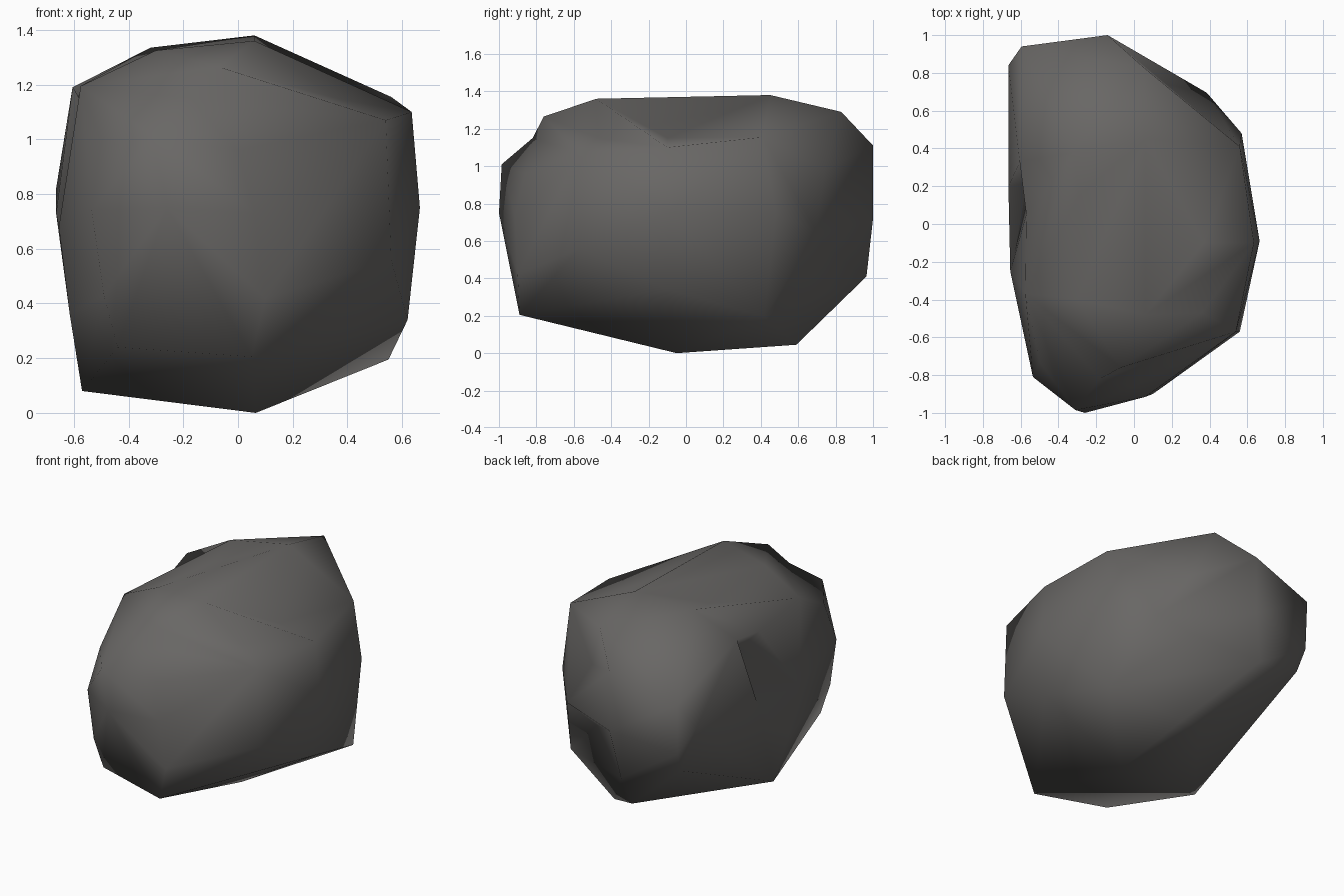
import bpy, bmesh
from mathutils import Vector
from mathutils.geometry import intersect_point_line

# Corner points of the boulder, grouped by region
corners = [
    # top
    (0.06, 0.45, 1.38), (0.06, -0.48, 1.36), (-0.32, 0.38, 1.335), (-0.3, -0.4, 1.325),
    (-0.605, 0.33, 1.19), (-0.575, -0.37, 1.195), (0.05, 0.83, 1.29), (-0.07, -0.76, 1.265),
    # right side
    (0.54, -0.57, 1.07), (0.56, 0.41, 1.155), (0.635, -0.1, 1.10), (0.665, -0.09, 0.75),
    (0.62, -0.1, 0.34), (0.56, -0.57, 0.56), (0.57, 0.48, 0.75), (0.55, 0.42, 0.195),
    # back
    (0.385, 0.695, 0.65), (-0.14, 1.0, 1.11), (-0.14, 1.0, 0.72), (-0.2, 0.965, 0.41),
    (-0.595, 0.94, 0.99), (-0.59, 0.93, 0.66), (-0.665, 0.84, 0.82), (-0.57, 0.87, 0.52),
    # left side
    (-0.665, 0.2, 0.73), (-0.655, -0.25, 0.68), (-0.615, -0.2, 0.36),
    # front
    (-0.26, -1.0, 0.75), (-0.31, -0.985, 1.01), (0.06, -0.915, 0.73), (0.1, -0.9, 0.42),
    (-0.535, -0.81, 0.74), (-0.5, -0.73, 1.0), (-0.49, -0.81, 0.43), (-0.44, -0.78, 0.24),
    (0.05, -0.89, 0.205),
    # underside
    (0.065, -0.05, 0.0), (-0.57, -0.1, 0.08), (-0.02, 0.59, 0.05), (0.11, 0.59, 0.045),
]

# Hollows pressed into the boulder
hollows = [
    (-0.57, 0.05, 1.13), (-0.54, 0.22, 1.08), (-0.29, 0.15, 1.28),   # top left
    (0.37, -0.1, 1.15), (0.36, -0.47, 1.15),                         # top right
    (0.17, 0.74, 0.98), (0.14, 0.73, 0.58),                          # back right
    (-0.18, -0.82, 1.15), (0.0, -0.86, 0.96),                        # front
]


def press(bm, point):
    """Split the nearest edge and pull the new corner in to the point."""
    best = None
    for e in bm.edges:
        a, b = e.verts
        t = intersect_point_line(point, a.co, b.co)[1]
        t = min(max(t, 0.2), 0.8)
        d = (a.co.lerp(b.co, t) - point).length
        if best is None or d < best[0]:
            best = (d, e, a, t)
    _, e, a, t = best
    # join the new corner to the opposite corner on each side
    opposite = [v for f in e.link_faces for v in f.verts if v not in e.verts]
    new_vert = bmesh.utils.edge_split(e, a, t)[1]
    for v in opposite:
        bmesh.ops.connect_vert_pair(bm, verts=[new_vert, v])
    new_vert.co = point


# Boulder body: skin wrapped around the corner points
bm = bmesh.new()
for c in corners:
    bm.verts.new(c)
bmesh.ops.convex_hull(bm, input=bm.verts[:])
loose = [v for v in bm.verts if not v.link_faces]
bmesh.ops.delete(bm, geom=loose, context='VERTS')
for h in hollows:
    press(bm, Vector(h))
bmesh.ops.triangulate(bm, faces=bm.faces[:])
bmesh.ops.recalc_face_normals(bm, faces=bm.faces[:])
for f in bm.faces:
    f.smooth = True

mesh = bpy.data.meshes.new("boulder")
bm.to_mesh(mesh)
bm.free()
boulder = bpy.data.objects.new("boulder", mesh)
bpy.context.collection.objects.link(boulder)

# Single dark grey stone colour
stone = bpy.data.materials.new("dark grey stone")
stone.diffuse_color = (0.14, 0.135, 0.13, 1)
mesh.materials.append(stone)
